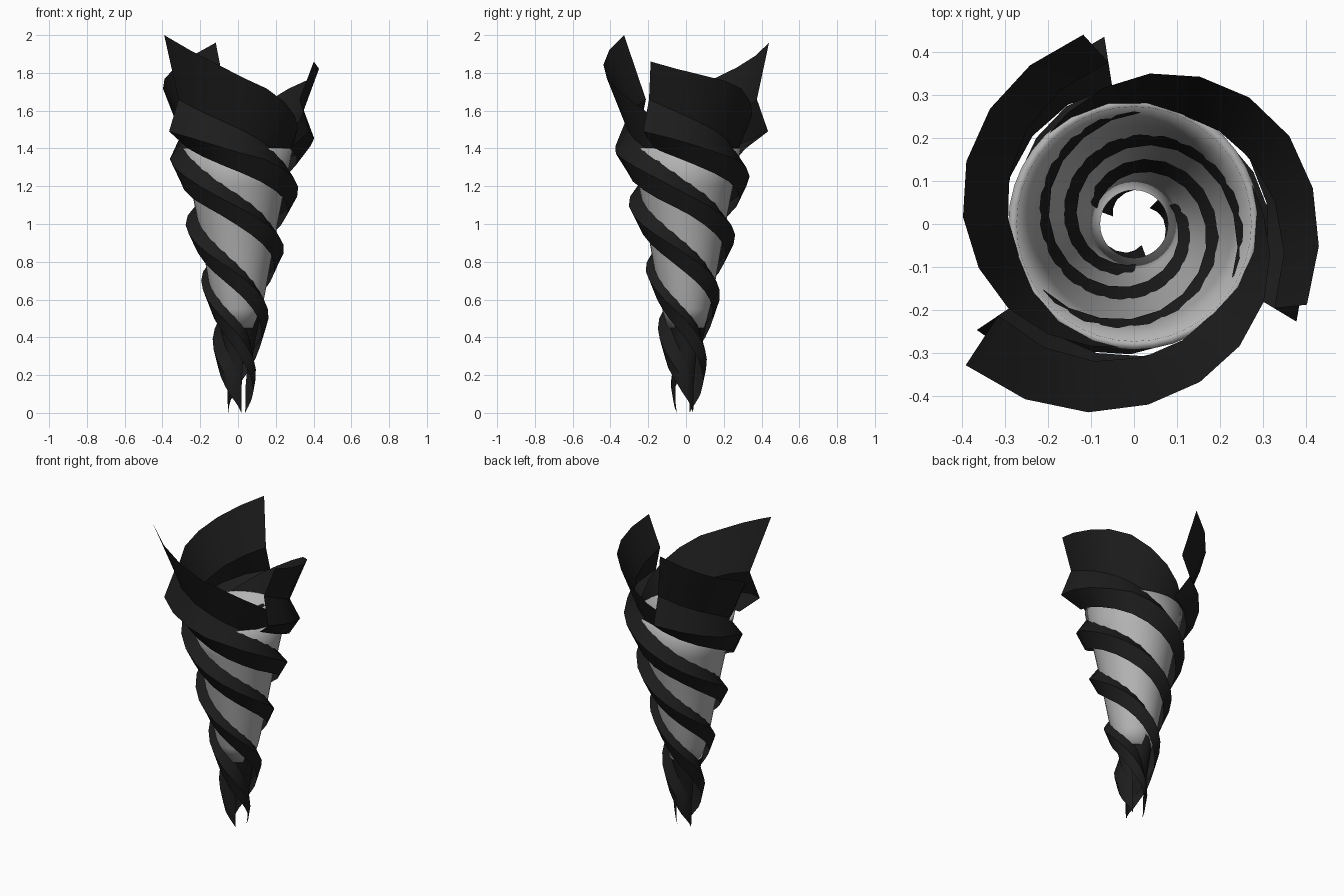
import bpy, math

if "Cube" in bpy.data.objects:
    bpy.data.objects.remove(bpy.data.objects["Cube"])

def material(name, c):
    m = bpy.data.materials.new(name)
    m.diffuse_color = (c, c, c, 1)
    m.use_nodes = True
    m.node_tree.nodes["Principled BSDF"].inputs["Base Color"].default_value = m.diffuse_color
    return m

DARK = material("charcoal", 0.012)
GREY = material("mid grey", 0.45)

def make(name, verts, faces, mat, angle):
    me = bpy.data.meshes.new(name)
    me.from_pydata(verts, [], faces)
    me.materials.append(mat)
    ob = bpy.data.objects.new(name, me)
    bpy.context.collection.objects.link(ob)
    bpy.ops.object.select_all(action='DESELECT')
    ob.select_set(True)
    bpy.context.view_layer.objects.active = ob
    bpy.ops.object.shade_smooth_by_angle(angle=math.radians(angle))
    return ob

# Ribbon section: degrees before the top end, then z and radius of
# tucked-in bottom, outer ridge, crease and flared top edge
PATH = [
    (0, 1.40, .32, 1.49, .44, 1.66, .38, 1.95, .455),
    (25, 1.34, .315, 1.44, .40, 1.58, .345, 1.86, .435),
    (50, 1.28, .308, 1.38, .375, 1.51, .315, 1.78, .42),
    (75, 1.22, .305, 1.34, .36, 1.44, .29, 1.71, .395),
    (110, 1.13, .285, 1.25, .338, 1.35, .262, 1.57, .35),
    (140, 1.06, .262, 1.16, .318, 1.25, .235, 1.46, .305),
    (205, .88, .225, .98, .275, 1.07, .195, 1.25, .258),
    (255, .74, .19, .84, .24, .93, .165, 1.12, .229),
    (320, .57, .15, .67, .19, .75, .13, .93, .196),
    (385, .39, .125, .49, .16, .58, .10, .74, .163),
    (435, .24, .105, .34, .13, .45, .09, .63, .138),
    (490, .10, .08, .18, .095, .29, .075, .50, .115),
    (545, 0, .052, .05, .058, .15, .058, .37, .085)]

def section(t):
    for a, b in zip(PATH, PATH[1:]):
        if t <= b[0]:
            f = (t - a[0]) / (b[0] - a[0])
            return [p + (q - p) * f for p, q in zip(a, b)][1:]
    return list(PATH[-1][1:])

# Three twisting ribbons: end angle, extra height and extra radius of the top tip
STEPS = 30
for name, end, dz, dr in (("ribbon_back", 105, .01, 0),
                          ("ribbon_right", -25, -.09, -.012),
                          ("ribbon_left", 220, .05, .055)):
    verts, faces = [], []
    for i in range(STEPS + 1):
        t = 545 * i / STEPS
        s = section(t)
        k = max(0, 1 - t / 60)
        s[6] += dz * k
        s[7] += dr * k
        for j, (z, r) in enumerate(zip(s[0::2], s[1::2])):
            a = math.radians(end + t - (6 * k if j < 3 else 0))
            verts.append((r * math.cos(a), r * math.sin(a), z))
        if i:
            n = 4 * i
            faces += [(n - 4 + j, n + j, n + j + 1, n - 3 + j) for j in range(3)]
    make(name, verts, faces, DARK, 30)

# Open grey funnel with a thin wall
WALL = [(.45, .098), (.55, .126), (.65, .147), (.8, .174), (1.0, .21),
        (1.2, .25), (1.40, .292)]
SIDES = 40
verts = [(r * math.cos(2 * math.pi * j / SIDES), r * math.sin(2 * math.pi * j / SIDES), z)
         for z, r in WALL for j in range(SIDES)]
faces = [(i * SIDES + j, i * SIDES + (j + 1) % SIDES,
          (i + 1) * SIDES + (j + 1) % SIDES, (i + 1) * SIDES + j)
         for i in range(len(WALL) - 1) for j in range(SIDES)]
funnel = make("inner_funnel", verts, faces, GREY, 40)
mod = funnel.modifiers.new("wall", 'SOLIDIFY')
mod.thickness = 0.02
mod.offset = -1
